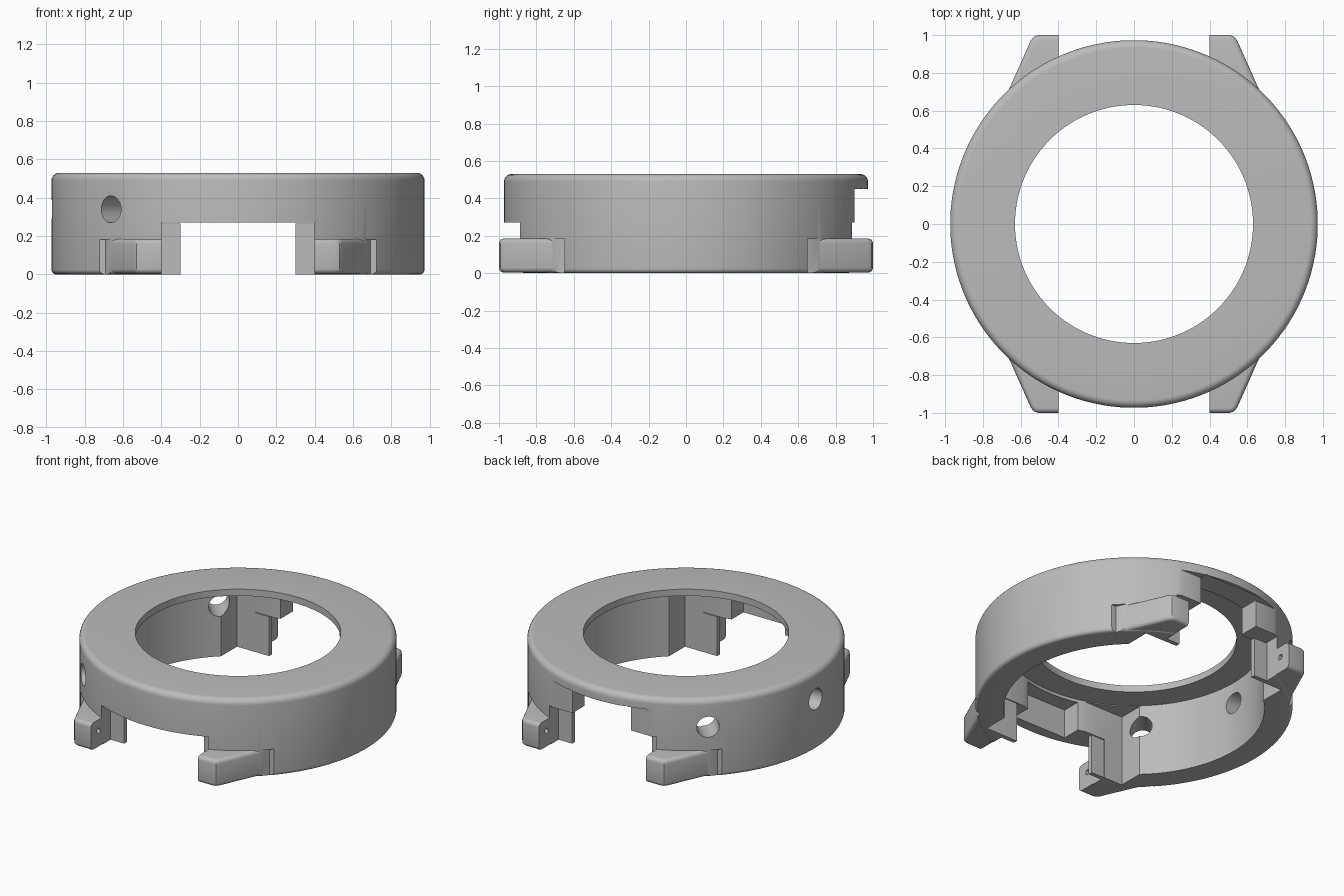
import bpy, bmesh, math
from mathutils import Matrix, Vector

if "Cube" in bpy.data.objects:
    bpy.data.objects.remove(bpy.data.objects["Cube"], do_unlink=True)

grey = bpy.data.materials.new("plain grey")
grey.use_nodes = True
grey.diffuse_color = (0.5, 0.5, 0.5, 1)
grey.node_tree.nodes["Principled BSDF"].inputs["Base Color"].default_value = (0.5, 0.5, 0.5, 1)


def make(name, bm):
    bmesh.ops.recalc_face_normals(bm, faces=bm.faces)
    mesh = bpy.data.meshes.new(name)
    bm.to_mesh(mesh)
    bm.free()
    mesh.materials.append(grey)
    obj = bpy.data.objects.new(name, mesh)
    bpy.context.collection.objects.link(obj)
    return obj


def box(name, x, y, z, turn=0):
    bm = bmesh.new()
    bmesh.ops.create_cube(bm, size=1)
    size = (x[1] - x[0], y[1] - y[0], z[1] - z[0])
    mid = Vector((x[0] + x[1], y[0] + y[1], z[0] + z[1])) / 2
    bm.transform(Matrix.Rotation(turn, 4, 'Z') @ Matrix.Translation(mid) @ Matrix.Diagonal((*size, 1)))
    return make(name, bm)


def cylinder(name, radius, depth, matrix, sides=32):
    bm = bmesh.new()
    bmesh.ops.create_cone(bm, cap_ends=True, segments=sides, radius1=radius,
                          radius2=radius, depth=depth, matrix=matrix)
    return make(name, bm)


def prism(name, outline, z0, z1, sx=1, sy=1, soft=()):
    """Extruded outline; sides listed in soft get rounded rims."""
    bm = bmesh.new()
    low = [bm.verts.new((x * sx, y * sy, z0)) for x, y in outline]
    high = [bm.verts.new((x * sx, y * sy, z1)) for x, y in outline]
    bm.faces.new(low)
    bm.faces.new(high)
    n = len(outline)
    for i in range(n):
        j = (i + 1) % n
        bm.faces.new((low[i], low[j], high[j], high[i]))
    edges = [bm.edges.get((ring[i], ring[i + 1])) for ring in (low, high) for i in soft]
    if edges:
        bmesh.ops.recalc_face_normals(bm, faces=bm.faces)
        bmesh.ops.bevel(bm, geom=edges, offset=0.025, segments=4, profile=0.5, affect='EDGES')
    return make(name, bm)


def cut(target, cutter):
    cutter.hide_render = True
    mod = target.modifiers.new("cut", 'BOOLEAN')
    mod.operation = 'DIFFERENCE'
    mod.solver = 'EXACT'
    mod.use_hole_tolerant = True
    mod.object = cutter
    graph = bpy.context.evaluated_depsgraph_get()
    mesh = bpy.data.meshes.new_from_object(target.evaluated_get(graph))
    target.modifiers.clear()
    target.data = mesh
    bpy.data.objects.remove(cutter, do_unlink=True)


def arc(cx, cz, r, start, end, steps=6):
    angles = [math.radians(start + (end - start) * i / steps) for i in range(steps + 1)]
    return [(cx + r * math.cos(a), cz + r * math.sin(a)) for a in angles]


# Case: turned ring with rounded outer rims and a top plate around the opening
R, H, roof, bore = 0.973, 0.53, 0.485, 0.8
profile = [(bore, 0)] + arc(R - 0.025, 0.025, 0.025, -90, 0) + arc(R - 0.04, H - 0.04, 0.04, 0, 90)
profile += [(0.63, H), (0.63, roof), (bore, roof)]
steps = 128
bm = bmesh.new()
rings = []
for s in range(steps):
    a = math.tau * (s + 0.5) / steps
    rings.append([bm.verts.new((r * math.cos(a), r * math.sin(a), z)) for r, z in profile])
for s, ring in enumerate(rings):
    after = rings[(s + 1) % steps]
    for i in range(len(profile)):
        j = (i + 1) % len(profile)
        bm.faces.new((ring[i], after[i], after[j], ring[j]))
case = make("case_ring", bm)

# Squared pocket inside
cut(case, box("pocket", (-0.54, 0.54), (-0.76, 0.76), (-0.2, roof - 0.006)))

# Strap gaps front and back
cut(case, box("front_gap", (-0.4, 0.4), (-1.2, -0.5), (-0.22, 0.27)))
cut(case, box("front_relief", (-0.2, 0.2), (-0.9, -0.45), (-0.1, 0.465)))
cut(case, box("back_gap", (-0.4, 0.4), (0.5, 1.2), (-0.24, 0.27)))
cut(case, box("back_relief", (-0.22, 0.22), (0.45, 0.95), (-0.1, 0.455)))
cut(case, box("back_flat", (-0.6, 0.6), (0.9, 1.3), (0.26, 0.45)))

# Three button holes on one side, each with a slot inside
for degrees in (133, 180, 227):
    turn = math.radians(degrees)
    spin = Matrix.Rotation(turn, 4, 'Z')
    place = spin @ Matrix.Translation((0.9, 0, 0.34)) @ Matrix.Rotation(math.pi / 2, 4, 'Y')
    cut(case, cylinder("button_hole", 0.07, 0.5, place))
    cut(case, box("button_slot", (0.7, 0.86), (-0.09, 0.09), (0.305, 0.375), turn))

# Lugs with pin holes, and thin plates behind them
lug_outline = [(0.4, 0.765), (0.4, 1), (0.505, 1), (0.53, 0.992), (0.547, 0.97),
               (0.69, 0.65), (0.6, 0.65), (0.56, 0.765)]
notch_outline = [(0.69, 0.65), (0.85, 0.65), (0.85, 0.97), (0.547, 0.97)]
parts = [case]
for sx, side in ((1, "left"), (-1, "right")):
    for sy, end in ((-1, "front"), (1, "back")):
        cut(case, prism("notch", notch_outline, -0.1, 0.183, sx, sy))
        lug = prism(f"{end}_{side}_lug", lug_outline, 0.004, 0.185, sx, sy, soft=(1, 2, 3, 4))
        place = Matrix.Translation((sx * 0.4, sy * 0.92, 0.11)) @ Matrix.Rotation(math.pi / 2, 4, 'Y')
        cut(lug, cylinder("pin_hole", 0.018, 0.14, place, 16))
        xs = sorted((sx * 0.3, sx * 0.45))
        ys = sorted((sy * 0.761, sy * 0.79))
        plate = box(f"{end}_{side}_plate", xs, ys, (0, 0.265))
        parts += [lug, plate]

# Smooth curved faces, keep hard edges
bpy.ops.object.select_all(action='DESELECT')
for obj in parts:
    obj.select_set(True)
bpy.context.view_layer.objects.active = case
bpy.ops.object.shade_smooth_by_angle(angle=math.radians(30))
